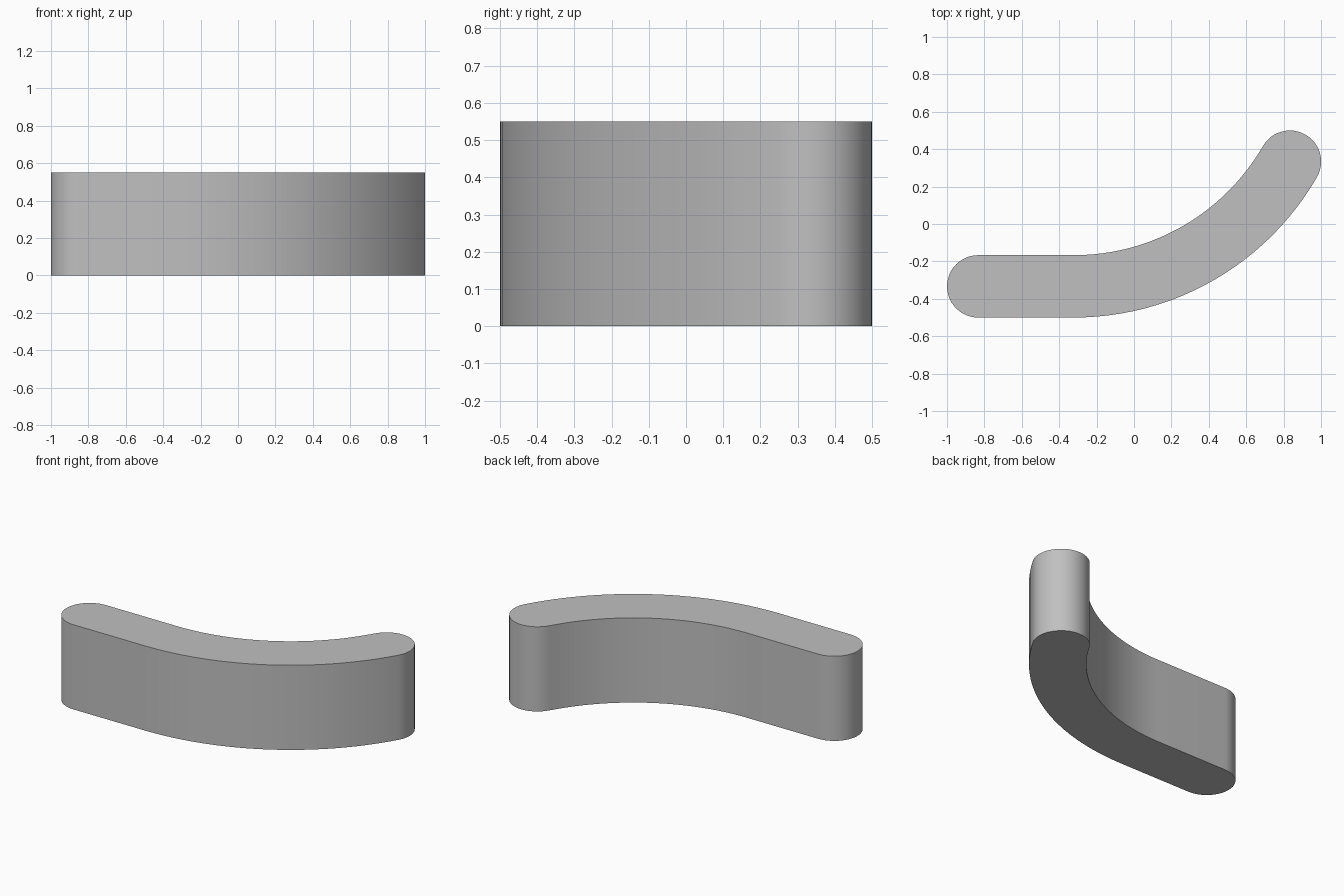
import bpy
import bmesh
from math import cos, sin, radians

if "Cube" in bpy.data.objects:
    bpy.data.objects.remove(bpy.data.objects["Cube"], do_unlink=True)

HEIGHT = 0.55
HALF = 1 / 6                  # half the width of the band
BEND = 4 / 3                  # centreline radius of the bend
BEND_CENTRE = (-0.321, 1.0)
STRAIGHT_END = (-0.833, 1.0 - BEND)


def arc(centre, radius, start, stop, steps):
    """Points along a circular arc, angles in degrees."""
    angles = [radians(start + (stop - start) * i / steps) for i in range(steps + 1)]
    return [(centre[0] + radius * cos(a), centre[1] + radius * sin(a)) for a in angles]


# Outline: outer bend, far round end, inner bend, near round end
far_end = arc(BEND_CENTRE, BEND, -30, -30, 1)[0]
outline = arc(BEND_CENTRE, BEND + HALF, -90, -30, 24)
outline += arc(far_end, HALF, -30, 150, 24)[1:-1]
outline += arc(BEND_CENTRE, BEND - HALF, -30, -90, 24)
outline += arc(STRAIGHT_END, HALF, 90, 270, 24)

# Raise the outline into a solid block
bm = bmesh.new()
base = bm.faces.new([bm.verts.new((x, y, 0)) for x, y in outline])
raised = bmesh.ops.extrude_face_region(bm, geom=[base], use_keep_orig=True)
top_verts = [g for g in raised["geom"] if isinstance(g, bmesh.types.BMVert)]
bmesh.ops.translate(bm, verts=top_verts, vec=(0, 0, HEIGHT))
bmesh.ops.recalc_face_normals(bm, faces=bm.faces)
mesh = bpy.data.meshes.new("curved_block")
bm.to_mesh(mesh)
bm.free()

block = bpy.data.objects.new("curved_block", mesh)
bpy.context.collection.objects.link(block)

# Plain grey surface
grey = bpy.data.materials.new("plain_grey")
grey.use_nodes = True
colour = (0.53, 0.53, 0.53, 1)
grey.diffuse_color = colour
grey.node_tree.nodes["Principled BSDF"].inputs["Base Color"].default_value = colour
mesh.materials.append(grey)

# Smooth walls with crisp rims
bpy.ops.object.select_all(action="DESELECT")
block.select_set(True)
bpy.context.view_layer.objects.active = block
bpy.ops.object.shade_smooth_by_angle(angle=radians(30))
